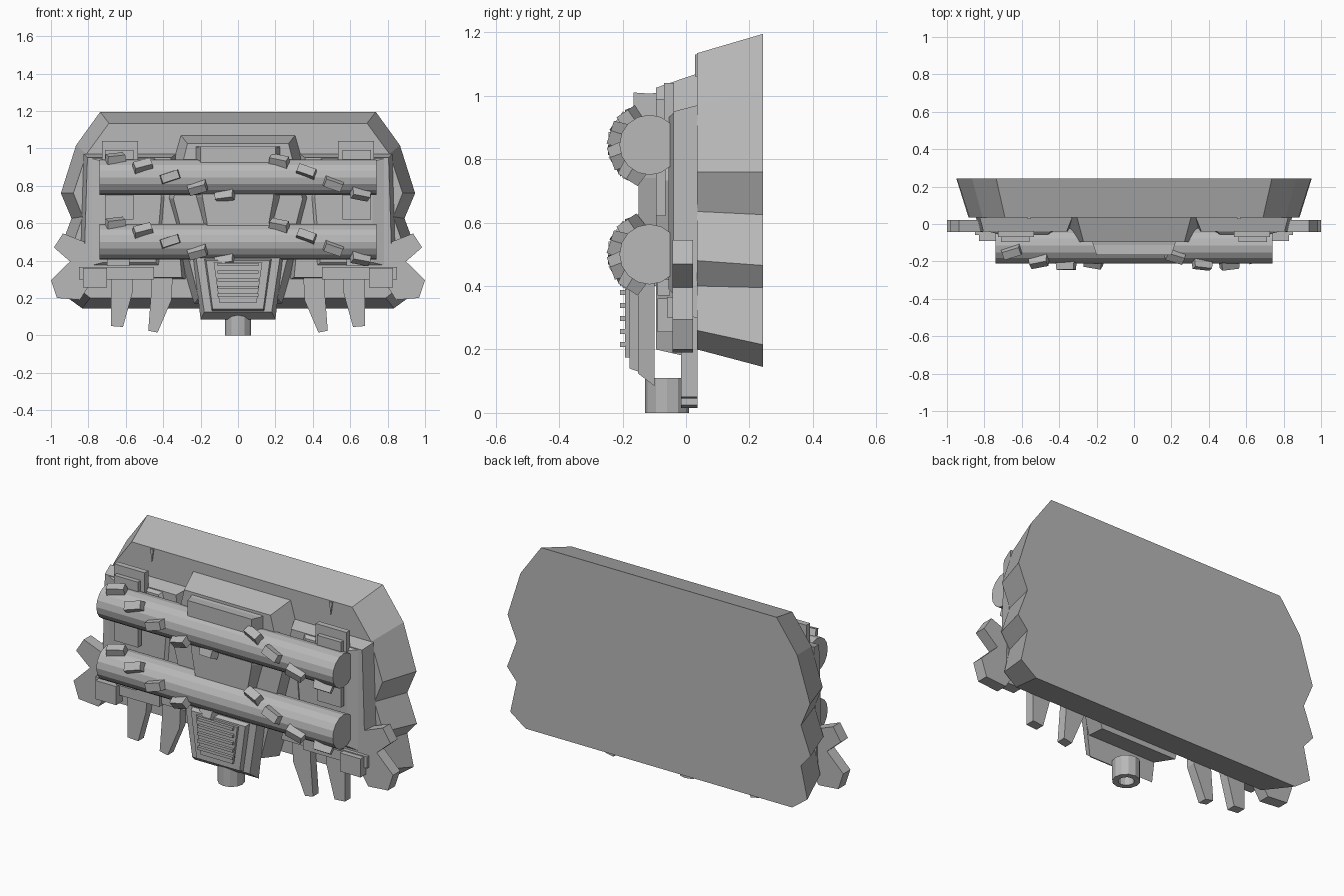
import bpy, bmesh, math
from mathutils import Matrix, Vector

old = bpy.data.objects.get("Cube")
if old:
    bpy.data.objects.remove(old, do_unlink=True)

steel = bpy.data.materials.new("plain grey steel")
steel.use_nodes = True
GREY = (0.48, 0.48, 0.48, 1)
steel.diffuse_color = GREY
steel.node_tree.nodes["Principled BSDF"].inputs["Base Color"].default_value = GREY


def finish(name, bm):
    bmesh.ops.recalc_face_normals(bm, faces=bm.faces)
    mesh = bpy.data.meshes.new(name)
    bm.to_mesh(mesh)
    bm.free()
    mesh.materials.append(steel)
    obj = bpy.data.objects.new(name, mesh)
    bpy.context.collection.objects.link(obj)
    return obj


def prism(name, back, y_back, y_front, front=None):
    """Loft an x-z outline from its back plane to its front plane."""
    bm = bmesh.new()
    front = front or back
    a = [bm.verts.new((x, y_back, z)) for x, z in back]
    b = [bm.verts.new((x, y_front, z)) for x, z in front]
    bm.faces.new(a)
    bm.faces.new(b)
    n = len(a)
    for i in range(n):
        j = (i + 1) % n
        bm.faces.new((a[i], a[j], b[j], b[i]))
    return finish(name, bm)


def whole(half):
    """Mirror a right-hand half outline into a closed symmetric one."""
    return half + [(-x, z) for x, z in reversed(half)]


def symmetric(name, back, y_back, y_front, front=None):
    return prism(name, whole(back), y_back, y_front, whole(front) if front else None)


def pair(name, back, y_back, y_front, front=None):
    for side, s in (("left", 1), ("right", -1)):
        prism(side + "_" + name, [(s * x, z) for x, z in back], y_back, y_front,
              [(s * x, z) for x, z in front] if front else None)


def rect(x0, x1, z0, z1):
    return [(x0, z0), (x1, z0), (x1, z1), (x0, z1)]


# Thick notched back shell, tapering to the front
shell = [(.737, 1.195), (.866, 1.016), (.947, .76), (.89, .625), (.95, .465),
         (.89, .395), (.93, .215), (.834, .145)]
shell_front = [(.69, 1.134), (.81, .97), (.88, .76), (.83, .635), (.885, .48),
               (.83, .40), (.865, .26), (.79, .20)]
symmetric("back_shell", shell, .243, .035, shell_front)

# Side wings with raised inner panels
pair("wing", [(.33, .97), (.825, .97), (.845, .30), (.28, .30)], .036, -.04,
     [(.36, .95), (.805, .95), (.825, .31), (.30, .31)])
pair("wing_panel", [(.44, .95), (.80, .95), (.80, .37), (.42, .37), (.39, .74)],
     -.035, -.055, [(.46, .93), (.72, .93), (.72, .39), (.44, .39), (.41, .74)])
pair("upper_block", rect(.535, .727, .86, 1.04), -.038, -.07)
pair("upper_block_face", rect(.56, .71, .62, .99), -.065, -.095)
pair("lower_rail", rect(.45, .85, .30, .365), -.03, -.06)
pair("rail_bracket", rect(.70, .83, .255, .36), -.03, -.09)
pair("rail_foot", rect(.58, .70, .37, .42), -.05, -.09)
pair("shell_peg", [(.55, 1.13), (.57, 1.13), (.56, 1.06)], .04, .028)

# Clawed side plates and bottom teeth
claw = [(.82, .50), (.936, .545), (.984, .47), (.898, .395), (1.0, .295),
        (.968, .20), (.845, .19), (.80, .26)]
pair("side_claw", claw, .022, -.042)
pair("outer_tooth", [(.56, .31), (.68, .31), (.68, .225), (.68, .05), (.615, .045),
                     (.565, .225)], .036, -.015)
pair("inner_tooth", [(.35, .31), (.465, .31), (.465, .22), (.48, .025), (.43, .015),
                     (.355, .19)], .036, -.015)

# Layered centre body
symmetric("centre_body", [(.305, 1.07), (.40, .74), (.235, .17)], .036, -.095,
          [(.27, 1.025), (.345, .73), (.21, .20)])
symmetric("centre_panel", [(.225, 1.01), (.225, .90), (.225, .74), (.18, .58), (.18, .40)],
          -.09, -.15, [(.205, 1.0), (.20, .91), (.19, .74), (.165, .60), (.165, .40)])
prism("centre_brow", rect(-.225, .225, .90, 1.005), -.09, -.165,
      rect(-.20, .20, .91, 1.01))

# Front shield with a slatted grille
symmetric("shield", [(.24, .42), (.20, .085)], -.10, -.152, [(.225, .42), (.18, .125)])
symmetric("shield_plate", [(.18, .41), (.14, .13)], -.15, -.178, [(.17, .40), (.135, .14)])
symmetric("grille_frame", [(.13, .39), (.10, .175)], -.175, -.192)
for i in range(5):
    z = .215 + i * .041
    prism("grille_slat_%d" % (i + 1), rect(-.11, .11, z - .008, z + .008), -.19, -.208)


# Two toothed rollers
def roller(name, z):
    y = -.115
    bm = bmesh.new()
    bmesh.ops.create_cone(bm, cap_ends=True, segments=16, radius1=.095, radius2=.095,
                          depth=1.48, matrix=Matrix.Translation((0, y, z))
                          @ Matrix.Rotation(math.pi / 2, 4, 'Y'))
    finish(name, bm)
    teeth = [(-.655 + i * .146, 70 - 34 * i, -18) for i in range(5)]
    teeth += [(.22 + i * .145, 56 - 38 * i, 20) for i in range(4)]
    for n, (x, angle, tilt) in enumerate(teeth):
        bm = bmesh.new()
        bmesh.ops.create_cube(bm, size=1)
        for v in bm.verts:
            taper = .9 if v.co.y < 0 else 1
            v.co = Vector((v.co.x * .105 * taper, v.co.y * .05, v.co.z * .05 * taper))
        place = (Matrix.Translation((x, y, z))
                 @ Matrix.Rotation(math.radians(-angle), 4, 'X')
                 @ Matrix.Translation((0, -.105, 0))
                 @ Matrix.Rotation(math.radians(tilt), 4, 'Y'))
        bmesh.ops.transform(bm, matrix=place, verts=bm.verts)
        finish("%s_tooth_%d" % (name, n + 1), bm)


roller("upper_roller", .845)
roller("lower_roller", .50)

# Hollow socket under the centre
bm = bmesh.new()
N = 12
rings = []
for r, z in ((.07, .11), (.07, 0), (.04, 0), (.04, .09)):
    rings.append([bm.verts.new((r * math.cos(math.tau * i / N),
                                -.06 + r * math.sin(math.tau * i / N), z))
                  for i in range(N)])
for a, b in zip(rings, rings[1:]):
    for i in range(N):
        j = (i + 1) % N
        bm.faces.new((a[i], a[j], b[j], b[i]))
bm.faces.new(rings[0])
bm.faces.new(rings[-1])
finish("socket", bm)
